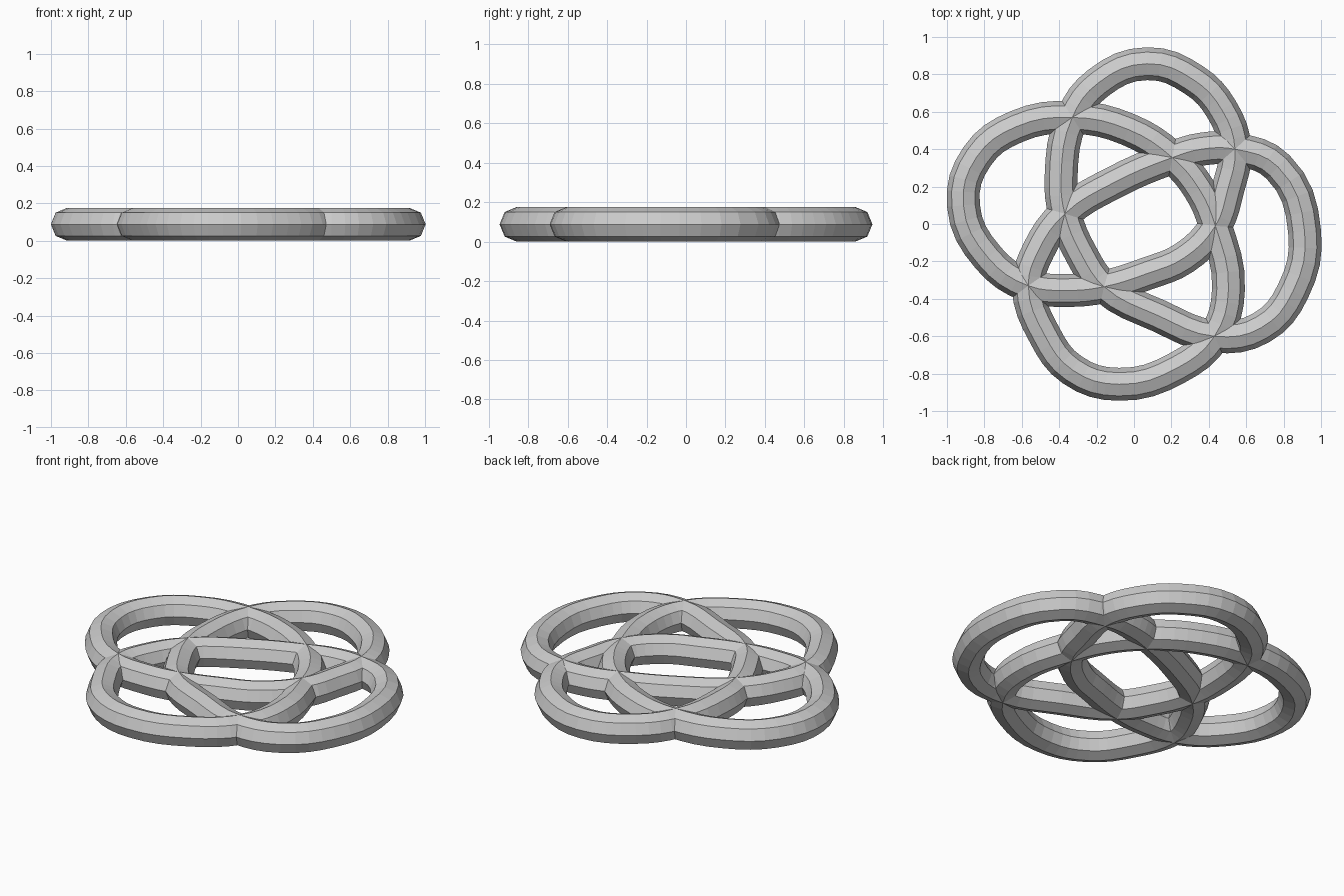
import bpy
from mathutils import Vector

TUBE_RADIUS = 0.088

default_cube = bpy.data.objects.get("Cube")
if default_cube:
    bpy.data.objects.remove(default_cube, do_unlink=True)

# Points where the strand crosses itself, each passed through twice
outer_back_left = (-0.33, 0.57)
outer_back_right = (0.54, 0.4)
outer_front_right = (0.43, -0.6)
outer_front_left = (-0.565, -0.33)
inner_left = (-0.37, 0.055)
inner_back = (0.205, 0.355)
inner_right = (0.435, -0.01)
inner_front = (-0.16, -0.335)

# One closed strand: three turns around the centre, four outer lobes
strand_path = [
    # back lobe, then inward across the front
    outer_back_left, (-0.19, 0.755), (0.07, 0.857), (0.32, 0.77), (0.47, 0.61),
    outer_back_right, (0.5, 0.18),
    inner_right, (0.27, -0.18), (0.07, -0.265),
    inner_front, (-0.35, -0.355),
    # left lobe, then inward across the back
    outer_front_left, (-0.78, -0.18), (-0.912, 0.1), (-0.84, 0.36), (-0.63, 0.52),
    outer_back_left, (-0.03, 0.505),
    inner_back, (0.35, 0.185),
    inner_right, (0.505, -0.35),
    # front lobe, then inward across the left
    outer_front_right, (0.23, -0.77), (-0.08, -0.857), (-0.33, -0.78), (-0.48, -0.59),
    outer_front_left, (-0.51, -0.14),
    inner_left, (-0.11, 0.22),
    inner_back, (0.36, 0.4),
    # right lobe, then inward across the front
    outer_back_right, (0.77, 0.305), (0.912, -0.04), (0.85, -0.36), (0.68, -0.555),
    outer_front_right, (0.13, -0.49),
    inner_front, (-0.28, -0.165),
    inner_left, (-0.39, 0.25),
]

# Octagonal tube swept along the strand
curve = bpy.data.curves.new("knot_tube", "CURVE")
curve.dimensions = "3D"
curve.twist_mode = "Z_UP"
curve.bevel_depth = TUBE_RADIUS
curve.bevel_resolution = 2
curve.resolution_u = 4

spline = curve.splines.new("BEZIER")
spline.bezier_points.add(len(strand_path) - 1)
spline.use_cyclic_u = True
spline.use_smooth = False
for point, (x, y) in zip(spline.bezier_points, strand_path):
    point.co = Vector((x, y, TUBE_RADIUS))
    point.handle_left_type = point.handle_right_type = "AUTO"

knot_tube = bpy.data.objects.new("knot_tube", curve)
bpy.context.collection.objects.link(knot_tube)

# Flat-faced mesh
bpy.ops.object.select_all(action="DESELECT")
knot_tube.select_set(True)
bpy.context.view_layer.objects.active = knot_tube
bpy.ops.object.convert(target="MESH")
bpy.ops.object.shade_flat()
